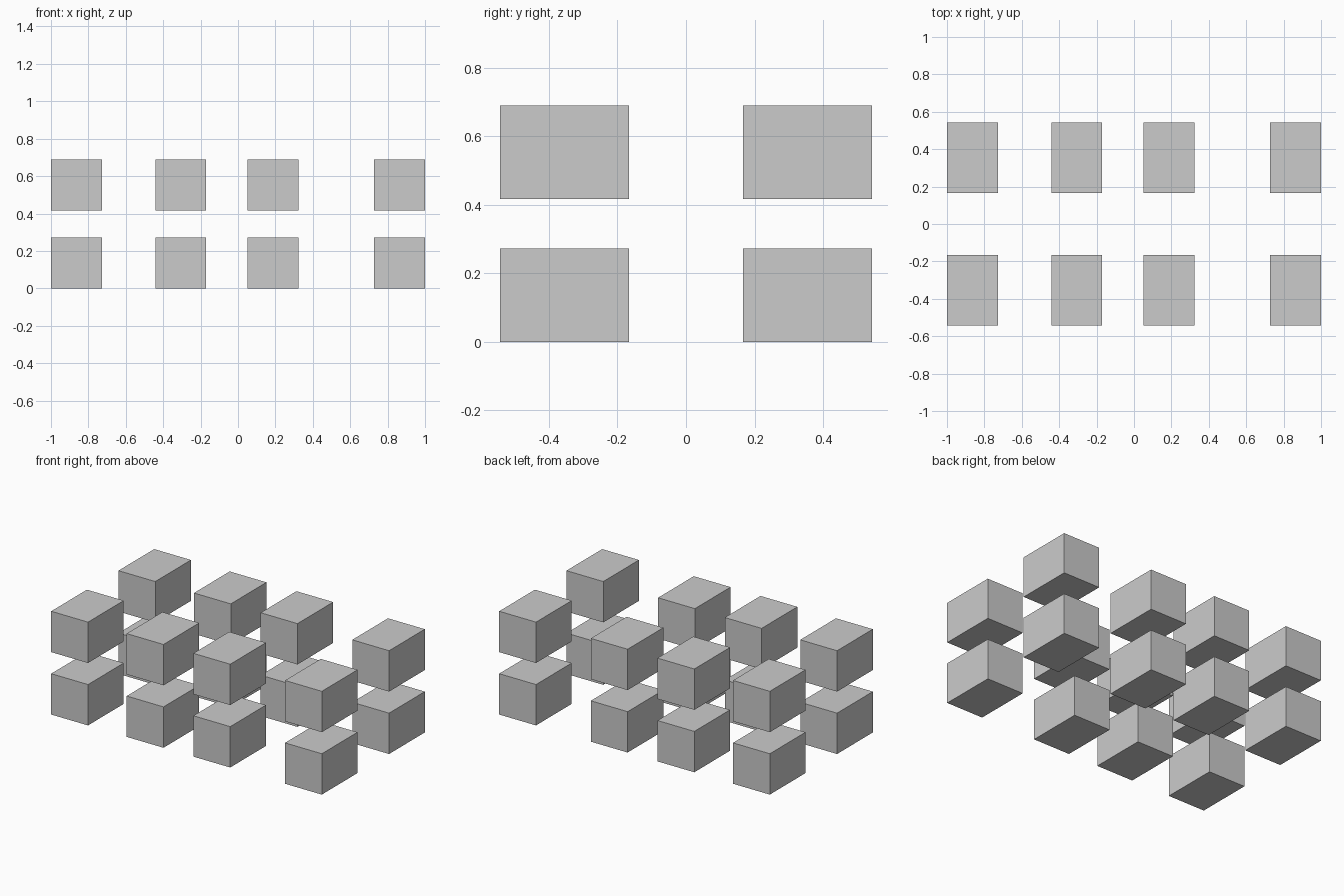
import bpy

if "Cube" in bpy.data.objects:
    bpy.data.objects.remove(bpy.data.objects["Cube"])

# Block size and grid positions of the block centres
SIZE = (0.272, 0.377, 0.273)
XS = (-0.864, -0.306, 0.187, 0.864)
YS = (-0.355, 0.355)
ZS = (0.1365, 0.5535)


def add_block(name, location):
    bpy.ops.mesh.primitive_cube_add(size=1, location=location)
    block = bpy.context.object
    block.name = name
    block.scale = SIZE
    bpy.ops.object.transform_apply(location=False, rotation=False, scale=True)


# Two layers of two rows of four blocks
for layer, z in zip(("lower", "upper"), ZS):
    for row, y in zip(("front", "back"), YS):
        for column, x in enumerate(XS, 1):
            add_block(f"{layer}_{row}_block_{column}", (x, y, z))
